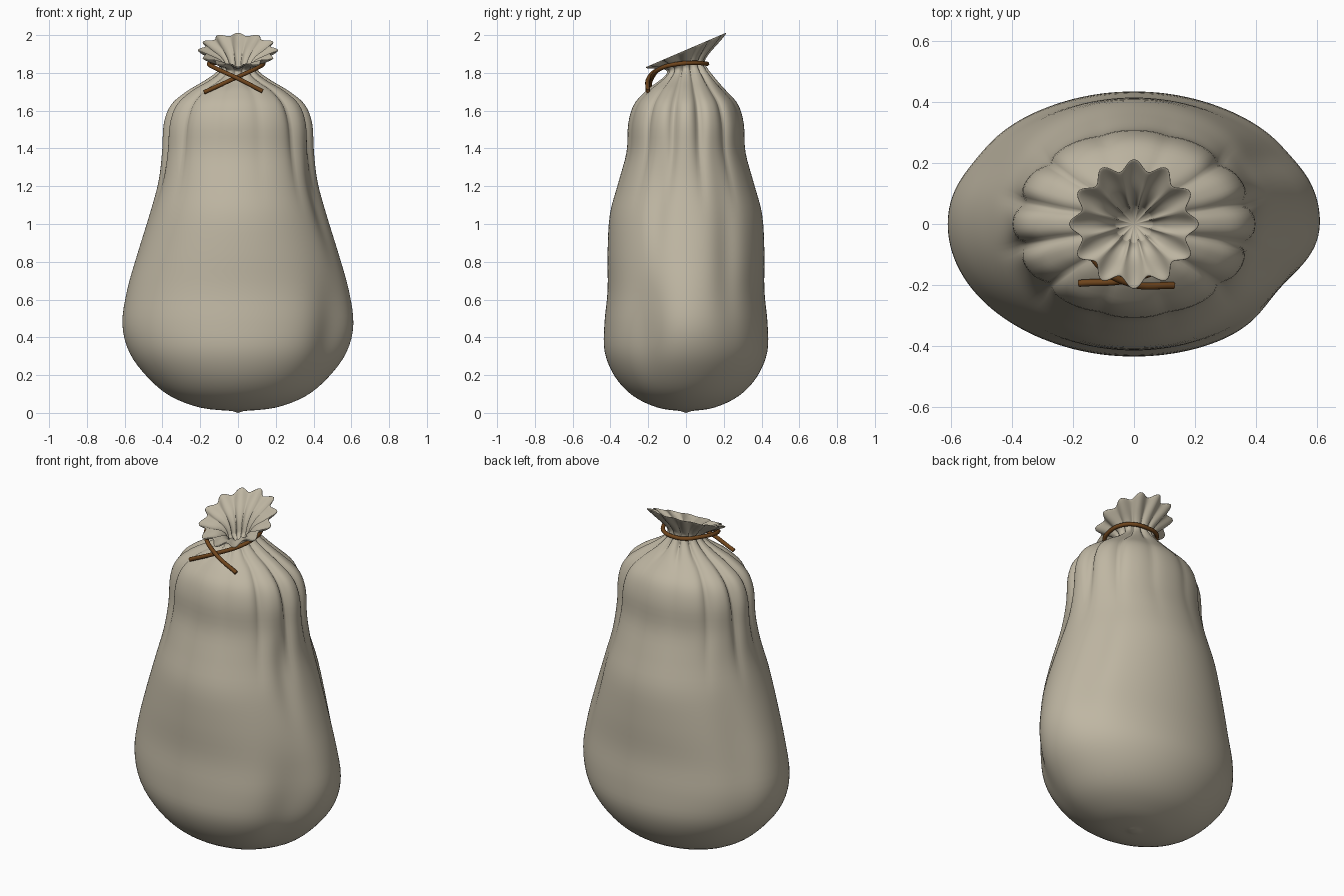
import bpy, bmesh, math

if "Cube" in bpy.data.objects:
    bpy.data.objects.remove(bpy.data.objects["Cube"])


def material(name, rgb):
    m = bpy.data.materials.new(name)
    m.diffuse_color = (*rgb, 1)
    m.use_nodes = True
    m.node_tree.nodes["Principled BSDF"].inputs["Base Color"].default_value = m.diffuse_color
    return m


def smooth(lo, hi, v):
    t = min(1, max(0, (v - lo) / (hi - lo)))
    return t * t * (3 - 2 * t)


def loft_points(points, steps=4):
    """Catmull-Rom interpolation through a profile."""
    last, out = len(points) - 1, []
    for i in range(last):
        quad = [points[min(max(i + k, 0), last)] for k in (-1, 0, 1, 2)]
        for s in range(steps):
            t = s / steps
            out.append([0.5 * (2 * q + (r - p) * t + (2 * p - 5 * q + 4 * r - w) * t * t
                               + (3 * q - p - 3 * r + w) * t ** 3) for p, q, r, w in zip(*quad)])
    return out + [list(points[last])]


cloth = material("beige cloth", (0.52, 0.47, 0.365))
cord = material("brown cord", (0.16, 0.06, 0.012))

# Body profile: z, half width, half depth
body = [(0.01, 0.03, 0.03), (0.028, 0.2, 0.15), (0.09, 0.36, 0.28), (0.19, 0.48, 0.375),
        (0.32, 0.575, 0.43), (0.47, 0.612, 0.432), (0.65, 0.587, 0.415), (0.85, 0.53, 0.415),
        (1.05, 0.468, 0.403), (1.22, 0.422, 0.358), (1.38, 0.402, 0.315), (1.53, 0.393, 0.306),
        (1.63, 0.355, 0.277), (1.7, 0.275, 0.218), (1.76, 0.175, 0.155)]
# Neck and flared mouth, out to the rim and back down inside: z, radius
mouth = [(1.805, 0.112), (1.835, 0.1), (1.862, 0.122), (1.893, 0.163), (1.916, 0.193),
         (1.921, 0.189), (1.902, 0.157), (1.875, 0.112), (1.84, 0.08), (1.79, 0.06)]
rows = loft_points(body + [(z, r, r) for z, r in mouth])

# Soft dents: angle in degrees, z, angular width, height, depth
dents = [(-32, 0.42, 17, 0.27, 0.05), (32, 0.9, 10, 0.4, 0.024),
         (-22, 1.15, 8, 0.25, 0.025), (150, 0.7, 13, 0.35, 0.017)]

N = 144
bm = bmesh.new()
rings = []
for i, (z, rx, ry) in enumerate(rows):
    in_mouth = i >= 4 * len(body)
    tilt = 0.43 * smooth(1.7, 1.93, z)
    flare = smooth(0.1, 0.19, rx) if in_mouth else 0
    pleat = 0.18 * (1 - flare) * smooth(1.0, 1.85, z)
    ruffle = 0.018 * flare
    spread = smooth(0.12, 0.28, rx) if not in_mouth else 0
    ring = []
    for j in range(N):
        a = math.tau * j / N
        # twelve pleats, deepest on the narrow sides of the body
        fold = (1 - abs(math.cos(6 * a + 0.25 * spread * math.sin(2 * a)))) ** 1.5
        side = 1 - spread * math.sin(a) ** 2
        k = 1 - pleat * fold * (0.15 + 0.85 * side)
        for da, dz, wa, wz, d in dents:
            diff = (math.degrees(a) - da + 180) % 360 - 180
            k -= d / 0.6 * math.exp(-(diff / wa) ** 2 - ((z - dz) / wz) ** 2)
        wave = ruffle * math.cos(12 * a)
        y = (ry * k + wave) * math.sin(a)
        ring.append(bm.verts.new(((rx * k + wave) * math.cos(a), y, z + tilt * y)))
    rings.append(ring)
for lo, hi in zip(rings, rings[1:]):
    for j in range(N):
        n = (j + 1) % N
        bm.faces.new((lo[j], lo[n], hi[n], hi[j]))

# Close the base and the bottom of the gathered mouth
for ring, z in ((rings[0][::-1], 0), (rings[-1], 1.76)):
    c = bm.verts.new((0, 0, z))
    for j in range(N):
        bm.faces.new((ring[j], ring[(j + 1) % N], c))
mesh = bpy.data.meshes.new("sack")
bm.to_mesh(mesh)
bm.free()
for p in mesh.polygons:
    p.use_smooth = True
mesh.materials.append(cloth)
bpy.context.collection.objects.link(bpy.data.objects.new("sack", mesh))

# Tie cord: loops round the neck, crosses at the front, two loose ends
half = [(0.07, 0.098, 1.85), (0.116, 0.05, 1.853), (0.134, -0.04, 1.848), (0.105, -0.125, 1.828),
        (-0.01, -0.18, 1.775), (-0.15, -0.19, 1.703)]
left = [(-x - 0.02 * (y < 0), y - 0.012 * (y < -0.15), z) for x, y, z in half]
left[4] = (-0.01, -0.196, 1.775)
path = half[::-1] + [(0, 0.112, 1.848)] + left
path[0] = (-0.18, -0.195, 1.697)
curve = bpy.data.curves.new("tie_cord", 'CURVE')
curve.dimensions = '3D'
curve.bevel_depth = 0.0115
curve.bevel_resolution = 3
curve.use_fill_caps = True
curve.resolution_u = 6
spline = curve.splines.new('BEZIER')
spline.bezier_points.add(len(path) - 1)
for bp, co in zip(spline.bezier_points, path):
    bp.co = co
    bp.handle_left_type = bp.handle_right_type = 'AUTO'
curve.materials.append(cord)
bpy.context.collection.objects.link(bpy.data.objects.new("tie_cord", curve))
